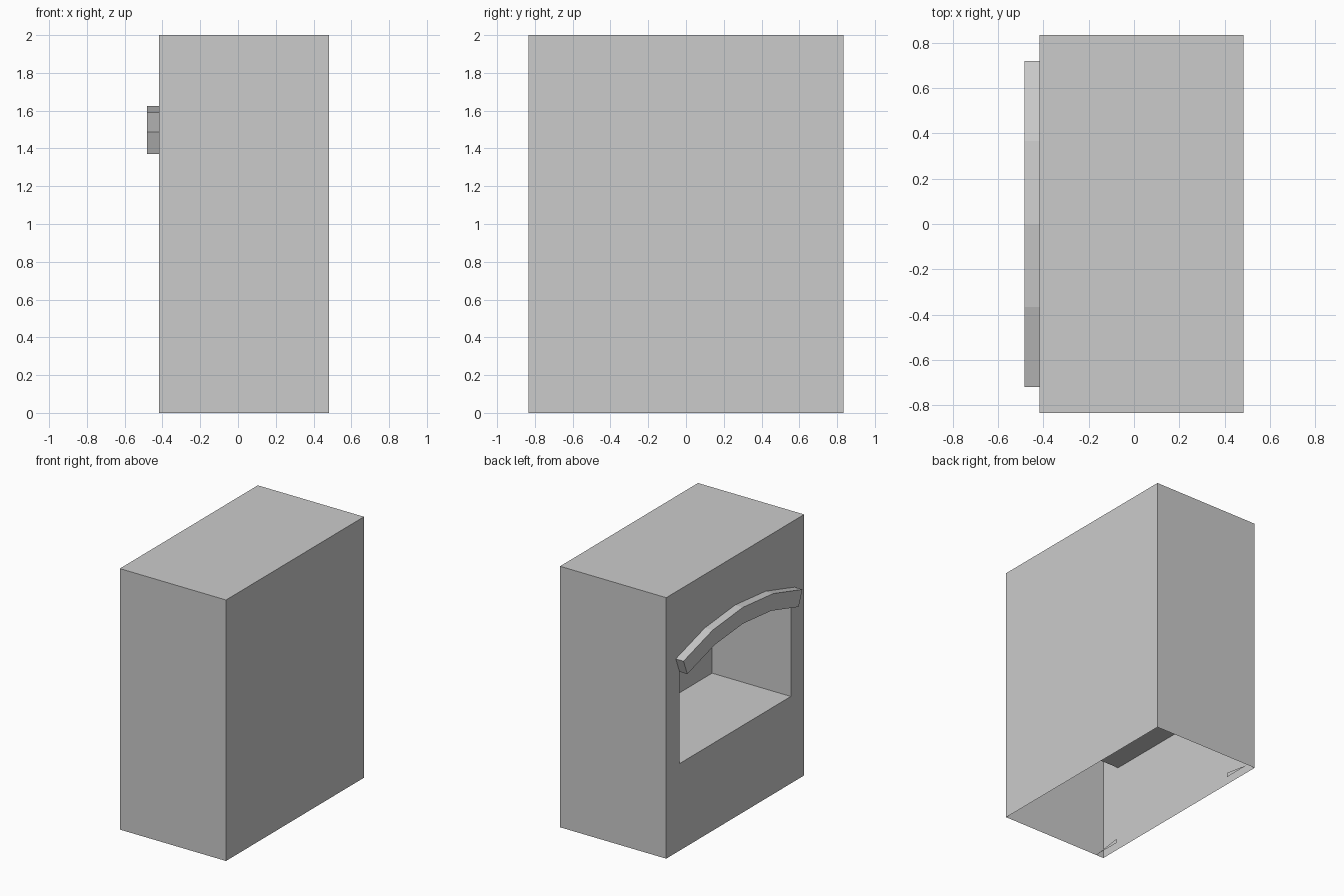
import bpy, bmesh, math

cube = bpy.data.objects.get("Cube")
if cube:
    bpy.data.objects.remove(cube, do_unlink=True)

grey = bpy.data.materials.new("plain grey")
grey.use_nodes = True
colour = (0.6, 0.6, 0.6, 1)
grey.diffuse_color = colour
grey.node_tree.nodes["Principled BSDF"].inputs["Base Color"].default_value = colour

FRONT, BACK, HALF, TOP = -0.417, 0.483, 0.835, 2.0   # body limits
SILL, RECESS_BACK = 0.667, 0.25                      # firebox limits
CENTRE_Z, R_IN, R_OUT, SPREAD = -0.32, 1.82, 1.945, 0.379


def arc(radius, steps=4):
    """Points (y, z) of a shallow arch from -y to +y."""
    angles = [SPREAD * (2 * i / steps - 1) for i in range(steps + 1)]
    return [(radius * math.sin(a), CENTRE_Z + radius * math.cos(a)) for a in angles]


def loop(bm, x, points):
    return [bm.verts.new((x, y, z)) for y, z in points]


def ring_edges(bm, verts):
    return [bm.edges.new((v, verts[i - 1])) for i, v in enumerate(verts)]


def bridge(bm, a, b, skip=()):
    for i in range(len(a)):
        if i not in skip:
            bm.faces.new((a[i - 1], a[i], b[i], b[i - 1]))


def finish(name, bm):
    bmesh.ops.recalc_face_normals(bm, faces=bm.faces[:])
    mesh = bpy.data.meshes.new(name)
    bm.to_mesh(mesh)
    bm.free()
    mesh.materials.append(grey)
    obj = bpy.data.objects.new(name, mesh)
    bpy.context.collection.objects.link(obj)
    return obj


# Body: shell open underneath, with an arched recess in its -x wall
bm = bmesh.new()
box = [(-HALF, 0), (-HALF, TOP), (HALF, TOP), (HALF, 0)]
inner = arc(R_IN)
opening = [(inner[0][0], SILL)] + inner + [(inner[-1][0], SILL)]
wall, rear = loop(bm, FRONT, box), loop(bm, BACK, box)
mouth, recess = loop(bm, FRONT, opening), loop(bm, RECESS_BACK, opening)
edges = ring_edges(bm, wall) + ring_edges(bm, mouth)
bmesh.ops.triangle_fill(bm, edges=edges, use_beauty=True, normal=(-1, 0, 0))
bridge(bm, wall, rear, skip=(0,))
bridge(bm, mouth, recess)
bm.faces.new(rear)
bm.faces.new(recess)
finish("fireplace_body", bm)

# Arched hood band over the opening
bm = bmesh.new()
near = [loop(bm, FRONT - 0.066, arc(r)) for r in (R_IN, R_OUT)]
far = [loop(bm, -0.35, arc(r)) for r in (R_IN, R_OUT)]
sections = list(zip(near[0], near[1], far[1], far[0]))
for a, b in zip(sections, sections[1:]):
    bridge(bm, a, b)
bm.faces.new(sections[0])
bm.faces.new(sections[-1])
finish("arch_band", bm)

# Small slivers inside the base, one at each end
for side, name in ((1, "left"), (-1, "right")):
    bm = bmesh.new()
    tri = loop(bm, -0.35, [(side * 0.61, 0), (side * 0.83, 0), (side * 0.61, 0.033)])
    bm.faces.new(tri if side > 0 else tri[::-1])
    finish("base_brace_" + name, bm)
